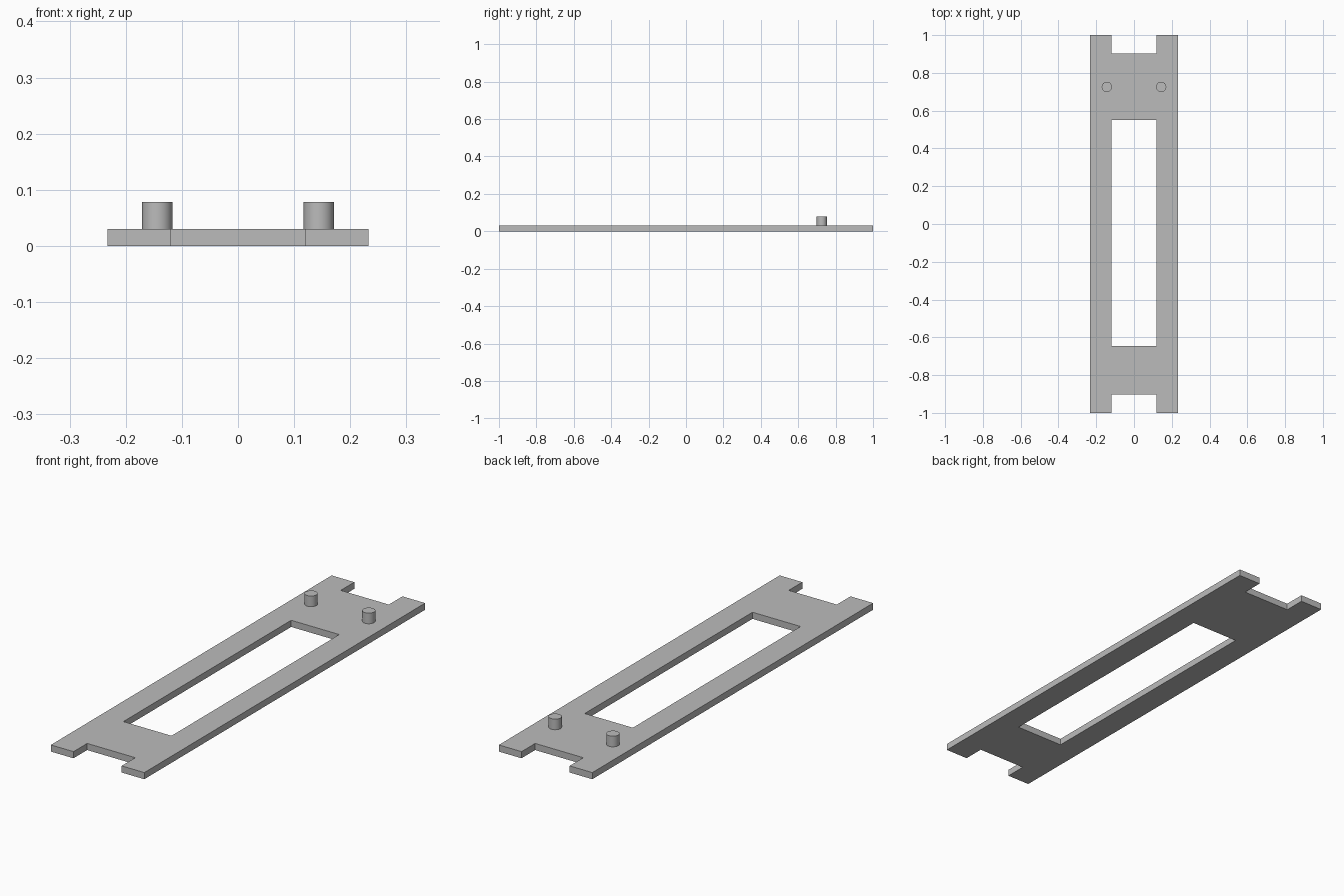
import bpy
import bmesh
import math

default = bpy.data.objects.get("Cube")
if default:
    bpy.data.objects.remove(default, do_unlink=True)

# Single grey material
GREY = (0.5, 0.5, 0.5, 1)
grey = bpy.data.materials.new("plain grey")
grey.use_nodes = True
grey.diffuse_color = GREY
grey.node_tree.nodes["Principled BSDF"].inputs["Base Color"].default_value = GREY

THICK = 0.03
HALF_W, SLOT_W = 0.233, 0.12
PEG_X, PEG_Y, PEG_R, PEG_TOP = 0.144, 0.726, 0.027, 0.078


def make_object(name, bm):
    mesh = bpy.data.meshes.new(name)
    bmesh.ops.recalc_face_normals(bm, faces=bm.faces)
    bm.to_mesh(mesh)
    bm.free()
    mesh.materials.append(grey)
    obj = bpy.data.objects.new(name, mesh)
    bpy.context.collection.objects.link(obj)
    return obj


# Flat plate: a cell layout whose middle column is open at the notches and window
xs = [-HALF_W, -SLOT_W, SLOT_W, HALF_W]
ys = [-1, -0.903, -0.645, 0.55, 0.903, 1]
open_rows = {0, 2, 4}
bm = bmesh.new()
grid = [[bm.verts.new((x, y, 0)) for x in xs] for y in ys]
for r in range(len(ys) - 1):
    for c in range(len(xs) - 1):
        if c == 1 and r in open_rows:
            continue
        bm.faces.new((grid[r][c], grid[r][c + 1], grid[r + 1][c + 1], grid[r + 1][c]))

# Give the plate its thickness, keeping the underside
result = bmesh.ops.extrude_face_region(bm, geom=bm.faces[:], use_keep_orig=True)
top = [g for g in result["geom"] if isinstance(g, bmesh.types.BMVert)]
bmesh.ops.translate(bm, verts=top, vec=(0, 0, THICK))
make_object("base_plate", bm)

# Round locating pegs near the back end
for side, name in ((1, "left_peg"), (-1, "right_peg")):
    bm = bmesh.new()
    height = PEG_TOP - THICK
    bmesh.ops.create_cone(bm, cap_ends=True, segments=32,
                          radius1=PEG_R, radius2=PEG_R, depth=height)
    bmesh.ops.translate(bm, verts=bm.verts,
                        vec=(side * PEG_X, PEG_Y, THICK + height / 2))
    peg = make_object(name, bm)
    bpy.ops.object.select_all(action="DESELECT")
    peg.select_set(True)
    bpy.context.view_layer.objects.active = peg
    bpy.ops.object.shade_smooth_by_angle(angle=math.radians(30))
